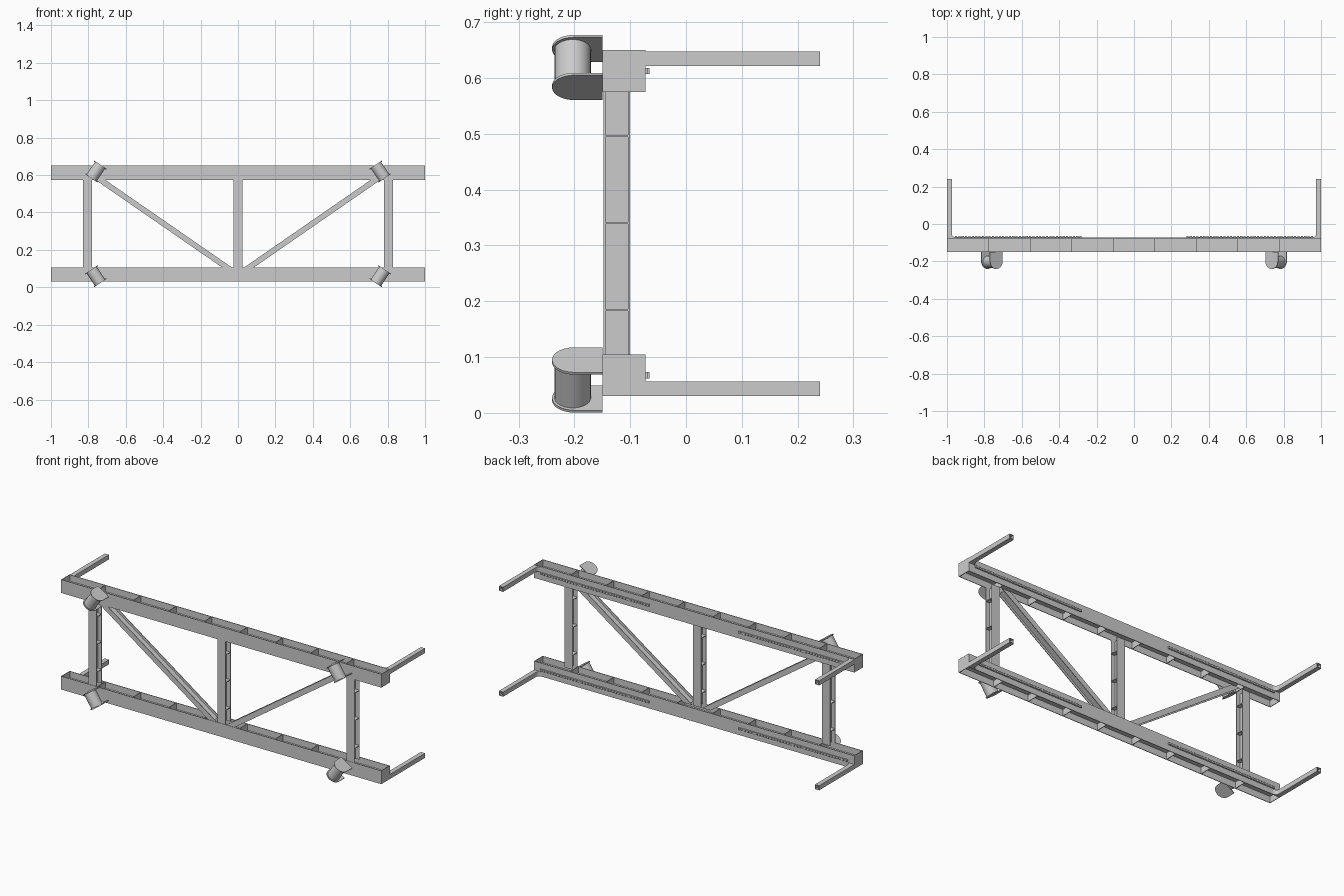
import bpy, bmesh, math
from mathutils import Matrix, Vector

if "Cube" in bpy.data.objects:
    bpy.data.objects.remove(bpy.data.objects["Cube"])

T = 0.0035                      # plate thickness
Y0, Y1 = -0.15, -0.073          # main beam depth
LOW, HIGH = (0.03, 0.105), (0.575, 0.65)


def finish(name, bm, mat=None):
    if mat:
        bm.transform(mat)
    bmesh.ops.recalc_face_normals(bm, faces=bm.faces)
    me = bpy.data.meshes.new(name)
    bm.to_mesh(me)
    bm.free()
    ob = bpy.data.objects.new(name, me)
    bpy.context.collection.objects.link(ob)
    return ob


def add_box(bm, x0, x1, y0, y1, z0, z1):
    m = Matrix.Translation(((x0 + x1) / 2, (y0 + y1) / 2, (z0 + z1) / 2)) \
        @ Matrix.Diagonal((abs(x1 - x0), abs(y1 - y0), abs(z1 - z0), 1))
    bmesh.ops.create_cube(bm, size=1, matrix=m)


def add_prism(bm, pts, offset):
    face = bm.faces.new([bm.verts.new(p) for p in pts])
    ext = bmesh.ops.extrude_face_region(bm, geom=[face])
    moved = [v for v in ext["geom"] if isinstance(v, bmesh.types.BMVert)]
    bmesh.ops.translate(bm, verts=moved, vec=Vector(offset))
    # the starting face stays as the cap
    if not face.is_valid:
        bm.faces.new([v for v in bm.verts if v not in moved])


# Long horizontal beams: front and back flanges, flat web, cross stiffeners
for label, (z0, z1) in (("lower", LOW), ("upper", HIGH)):
    bm = bmesh.new()
    zc = (z0 + z1) / 2
    add_box(bm, -1, 1, Y0, Y0 + T, z0, z1)
    add_box(bm, -1, 1, Y1 - T, Y1, z0, z1)
    add_box(bm, -1, 1, Y0 + T, Y1 - T, zc - T / 2, zc + T / 2)
    for i in range(10):
        x = (-1 + T / 2) + (2 - T) * i / 9
        for a, b in ((z0, zc - T / 2), (zc + T / 2, z1)):
            add_box(bm, x - T / 2, x + T / 2, Y0 + T, Y1 - T, a, b)
    finish(label + "_beam", bm)

# Upright posts with stiffeners
F0, F1 = -0.148, -0.1
for label, x in (("left", -0.805), ("centre", 0), ("right", 0.805)):
    bm = bmesh.new()
    h = 0.025
    add_box(bm, x - h, x + h, F0, F0 + T, LOW[1], HIGH[0])
    add_box(bm, x - h, x + h, F1 - T, F1, LOW[1], HIGH[0])
    add_box(bm, x - T / 2, x + T / 2, F0 + T, F1 - T, LOW[1], HIGH[0])
    for z in (0.184, 0.34, 0.496):
        for a, b in ((x - h, x - T / 2), (x + T / 2, x + h)):
            add_box(bm, a, b, F0 + T, F1 - T, z - T / 2, z + T / 2)
    finish(label + "_post", bm)

# Diagonal braces, cut level at the beams
for label, s in (("left", -1), ("right", 1)):
    bm = bmesh.new()
    for y0, y1, w in ((F0, F0 + T, 0.026), (F1 - T, F1, 0.026), (F0 + T, F1 - T, 0.003)):
        pts = [(s * (0.057 - w), y0, LOW[1]), (s * (0.057 + w), y0, LOW[1]),
               (s * (0.737 + w), y0, HIGH[0]), (s * (0.737 - w), y0, HIGH[0])]
        add_prism(bm, pts, (0, y1 - y0, 0))
    finish(label + "_brace", bm)

# Parts repeated at the four corners
for side, sx in (("left", -1), ("right", 1)):
    for level, sz in (("lower", -1), ("upper", 1)):
        tag = level + "_" + side + "_"

        # Tilted roller between two round-ended plates
        mat = Matrix.Translation((sx * 0.76, 0, 0.339 + sz * 0.28)) \
            @ Matrix.Rotation(math.radians(-34 * sx * sz), 4, 'Y')
        bm = bmesh.new()
        for z in (-0.0435, 0.0385):
            pts = [(0.04, Y0, z)]
            pts += [(0.04 * math.cos(a), -0.2 - 0.04 * math.sin(a), z)
                    for a in (math.pi * i / 20 for i in range(21))]
            pts.append((-0.04, Y0, z))
            add_prism(bm, pts, (0, 0, 0.005))
        finish(tag + "roller_bracket", bm, mat)
        bm = bmesh.new()
        bmesh.ops.create_cone(bm, cap_ends=True, segments=32, radius1=0.0325,
                              radius2=0.0325, depth=0.077,
                              matrix=Matrix.Translation((0, -0.203, 0)))
        ob = finish(tag + "roller", bm, mat)
        bpy.context.view_layer.objects.active = ob
        ob.select_set(True)
        bpy.ops.object.shade_smooth_by_angle(angle=math.radians(35))
        ob.select_set(False)

        # Hollow arm reaching backwards, with a rounded root
        z0, z1 = (0.03, 0.056) if sz < 0 else (0.622, 0.648)
        bm = bmesh.new()
        xo, xi = sx * 1.0, sx * 0.974
        add_box(bm, xo, xo - sx * T, Y1, 0.24, z0, z1)
        add_box(bm, xi, xi + sx * T, Y1, 0.24, z0, z1)
        add_box(bm, xo - sx * T, xi + sx * T, Y1, 0.24, z0, z0 + T)
        add_box(bm, xo - sx * T, xi + sx * T, Y1, 0.24, z1 - T, z1)
        r = 0.022
        pts = [(xi, Y1, z0)]
        pts += [(xi - sx * r * (1 - math.cos(a)), Y1 + r * (1 - math.sin(a)), z0)
                for a in (math.pi / 2 * i / 6 for i in range(7))]
        add_prism(bm, pts, (0, 0, z1 - z0))
        finish(tag + "arm", bm)

        # Toothed rack on the back flange
        zr = 0.0675 if sz < 0 else 0.6125
        bm = bmesh.new()
        add_box(bm, sx * 0.28, sx * 0.96, Y1, Y1 + 0.004, zr - 0.0055, zr + 0.0055)
        for i in range(38):
            x = sx * (0.28 + 0.018 * i)
            add_box(bm, x, x + sx * 0.011, Y1 + 0.004, Y1 + 0.008, zr - 0.0055, zr + 0.0055)
        finish(tag + "rack", bm)
